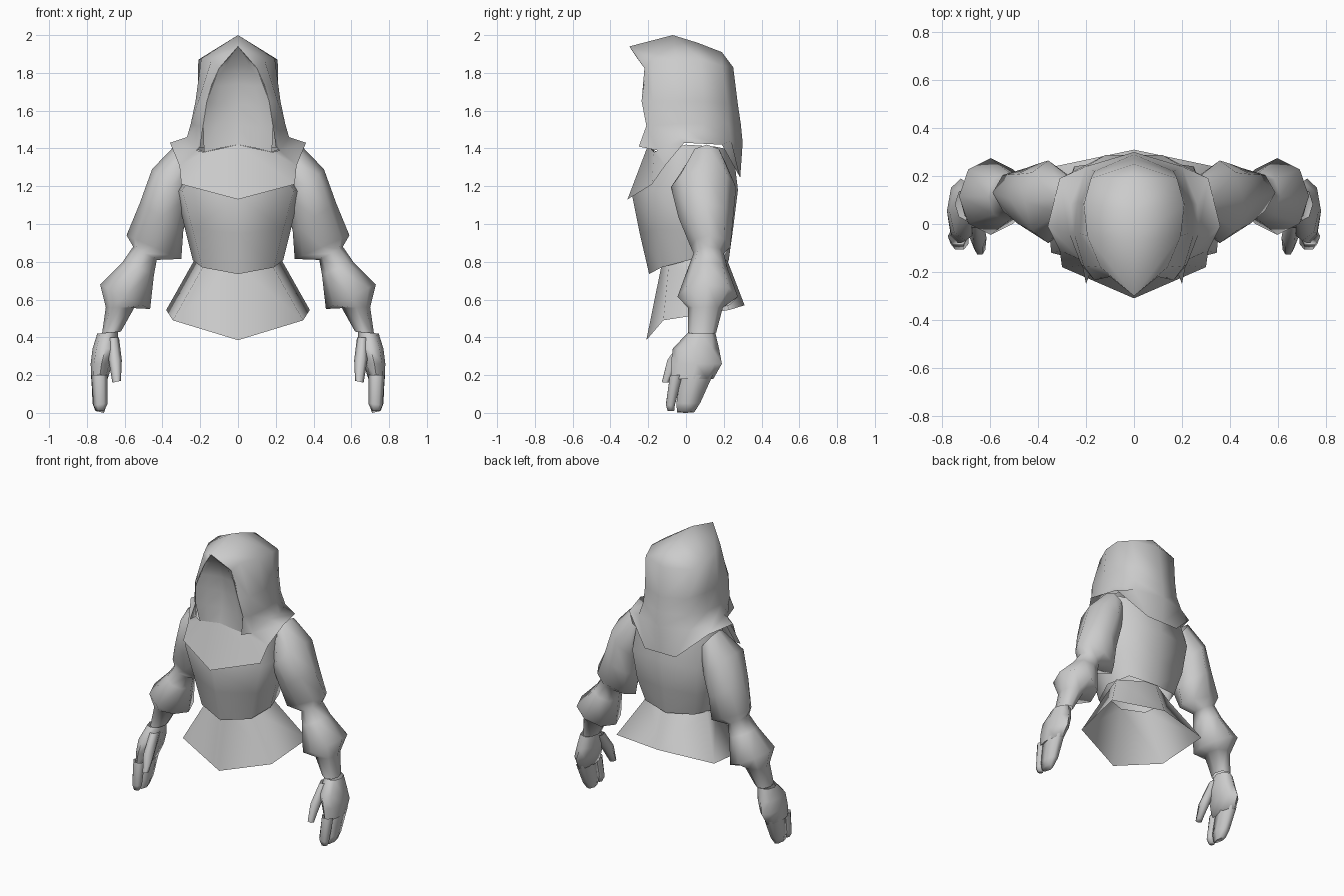
import bpy, bmesh, math

cloth = bpy.data.materials.new("plain grey")
cloth.diffuse_color = (0.6, 0.6, 0.6, 1)


def finish(name, bm, angle=80):
    """Weld, mirror across x and shade smooth."""
    bmesh.ops.remove_doubles(bm, verts=bm.verts, dist=0.0005)
    bmesh.ops.recalc_face_normals(bm, faces=bm.faces)
    me = bpy.data.meshes.new(name)
    bm.to_mesh(me)
    bm.free()
    me.materials.append(cloth)
    ob = bpy.data.objects.new(name, me)
    bpy.context.collection.objects.link(ob)
    mod = ob.modifiers.new("Mirror", 'MIRROR')
    mod.use_clip = True
    mod.merge_threshold = 0.001
    bpy.ops.object.select_all(action='DESELECT')
    bpy.context.view_layer.objects.active = ob
    ob.select_set(True)
    bpy.ops.object.shade_smooth_by_angle(angle=math.radians(angle))
    return ob


def add_rows(bm, rows, closed=False):
    """Bridge rows of points into a skin."""
    vs = [[bm.verts.new(p) for p in r] for r in rows]
    n = len(rows[0])
    for a, b in zip(vs, vs[1:]):
        for i in range(n if closed else n - 1):
            j = (i + 1) % n
            bm.faces.new((a[i], a[j], b[j], b[i]))
    return vs


def sheet(name, *patches):
    bm = bmesh.new()
    for rows in patches:
        add_rows(bm, rows)
    bmesh.ops.dissolve_degenerate(bm, edges=bm.edges, dist=0.0005)
    return finish(name, bm)


def limb(name, rings, n=8, cap=False):
    """Loft through ovals: inner (x, z), outer (x, z), front y, back y."""
    bm = bmesh.new()
    rows = []
    for x0, z0, x1, z1, y0, y1 in rings:
        row = []
        for k in range(n):
            a = 2 * math.pi * k / n
            t = 0.5 + 0.5 * math.cos(a)
            row.append((x0 + (x1 - x0) * t,
                        (y0 + y1) / 2 + (y1 - y0) / 2 * math.sin(a),
                        z0 + (z1 - z0) * t))
        rows.append(row)
    vs = add_rows(bm, rows, True)
    if cap:
        bm.faces.new(vs[-1])
    return finish(name, bm)


# Hood shell: lip, rim, side, rear side, rear corner, back centre
collar = [(0.27, -0.04, 1.46), (0.265, 0.08, 1.45), (0.20, 0.24, 1.44), (0, 0.30, 1.43)]
hood = [
    [(0, -0.30, 1.94), (0, -0.30, 1.94), (0, -0.07, 2.0), (0, 0.06, 1.96),
     (0, 0.19, 1.91), (0, 0.19, 1.91)],
    [(0.10, -0.22, 1.825), (0.14, -0.18, 1.87), (0.195, -0.05, 1.875), (0.21, 0.08, 1.87),
     (0.18, 0.19, 1.84), (0, 0.25, 1.83)],
    [(0.165, -0.235, 1.65), (0.21, -0.175, 1.65), (0.225, -0.04, 1.65), (0.215, 0.09, 1.65),
     (0.165, 0.22, 1.64), (0, 0.275, 1.63)],
    [(0.185, -0.21, 1.52), (0.22, -0.17, 1.52), (0.25, -0.04, 1.53), (0.235, 0.09, 1.53),
     (0.175, 0.225, 1.53), (0, 0.29, 1.53)],
    [(0.20, -0.25, 1.41), (0.22, -0.15, 1.39)] + collar,
]
# Shoulder mantle hanging from the collar
mantle = [
    [(0, -0.20, 1.42), (0.18, -0.17, 1.38), (0.22, -0.15, 1.39)] + collar,
    [(0, -0.31, 1.13), (0.30, -0.18, 1.21), (0.31, -0.11, 1.31), (0.36, -0.01, 1.43),
     (0.31, 0.19, 1.42), (0.12, 0.287, 1.245), (0, 0.287, 1.245)],
]
sheet("hood_and_mantle", hood, mantle)

# Face surface and brow set inside the hood opening
sheet("face", [
    [(0, -0.30, 1.94), (0.05, -0.26, 1.88), (0.10, -0.22, 1.825)],
    [(0, -0.215, 1.845), (0.06, -0.215, 1.835), (0.10, -0.22, 1.825)],
    [(0, -0.185, 1.74), (0.09, -0.19, 1.73), (0.14, -0.225, 1.735)],
    [(0, -0.175, 1.63), (0.11, -0.185, 1.63), (0.165, -0.235, 1.65)],
    [(0, -0.18, 1.52), (0.12, -0.18, 1.51), (0.185, -0.21, 1.52)],
    [(0, -0.20, 1.42), (0.10, -0.19, 1.40), (0.18, -0.17, 1.38)],
])

# Torso, open at the waist
sheet("torso", [
    [(0, -0.20, 1.41), (0.17, -0.15, 1.38), (0.28, 0.0, 1.42), (0.26, 0.15, 1.41), (0, 0.25, 1.39)],
    [(0, -0.285, 1.15), (0.295, -0.17, 1.18), (0.325, 0.02, 1.17), (0.25, 0.24, 1.18), (0, 0.275, 1.18)],
    [(0, -0.245, 0.95), (0.24, -0.15, 0.97), (0.28, 0.02, 0.97), (0.23, 0.215, 0.98), (0, 0.25, 0.98)],
    [(0, -0.195, 0.735), (0.19, -0.13, 0.77), (0.24, 0.02, 0.81), (0.19, 0.18, 0.82), (0, 0.225, 0.80)],
])

# Flared skirt: front, front corner, rear corner, back
sheet("skirt", [
    [(0, -0.13, 0.78), (0.17, -0.09, 0.80), (0.225, 0.09, 0.82), (0, 0.21, 0.83)],
    [(0, -0.21, 0.385), (0.345, -0.12, 0.49), (0.38, 0.23, 0.545), (0, 0.31, 0.57)],
])

# Upper sleeve, elbow, bell cuff and forearm
limb("sleeve", [
    (0.22, 1.27, 0.33, 1.42, 0.02, 0.20),
    (0.26, 1.10, 0.455, 1.29, -0.08, 0.265),
    (0.29, 0.96, 0.52, 1.11, -0.04, 0.25),
    (0.30, 0.815, 0.59, 0.94, 0.025, 0.235),
    (0.43, 0.81, 0.555, 0.88, 0.04, 0.20),
    (0.445, 0.73, 0.61, 0.80, 0.01, 0.22),
    (0.465, 0.55, 0.73, 0.68, -0.045, 0.275),
    (0.55, 0.555, 0.70, 0.56, 0.01, 0.195),
    (0.62, 0.43, 0.72, 0.42, 0.01, 0.16),
])

# Hand: palm, thumb, front finger and joined fingers
limb("palm", [
    (0.635, 0.43, 0.745, 0.42, 0.01, 0.155),
    (0.635, 0.34, 0.77, 0.34, -0.07, 0.175),
    (0.665, 0.26, 0.78, 0.26, -0.08, 0.19),
    (0.69, 0.18, 0.777, 0.18, -0.08, 0.145),
], cap=True)
limb("thumb", [
    (0.63, 0.40, 0.69, 0.40, -0.02, 0.07),
    (0.615, 0.28, 0.685, 0.28, -0.105, -0.01),
    (0.62, 0.17, 0.665, 0.16, -0.13, -0.085),
], n=6, cap=True)
limb("front_finger", [
    (0.69, 0.20, 0.777, 0.20, -0.09, -0.01),
    (0.69, 0.05, 0.765, 0.04, -0.11, -0.055),
    (0.71, 0.01, 0.75, 0.01, -0.10, -0.06),
], n=6, cap=True)
limb("joined_fingers", [
    (0.69, 0.20, 0.777, 0.20, -0.04, 0.155),
    (0.69, 0.06, 0.77, 0.05, -0.06, 0.085),
    (0.71, 0.0, 0.755, 0.01, -0.055, 0.05),
], n=6, cap=True)
